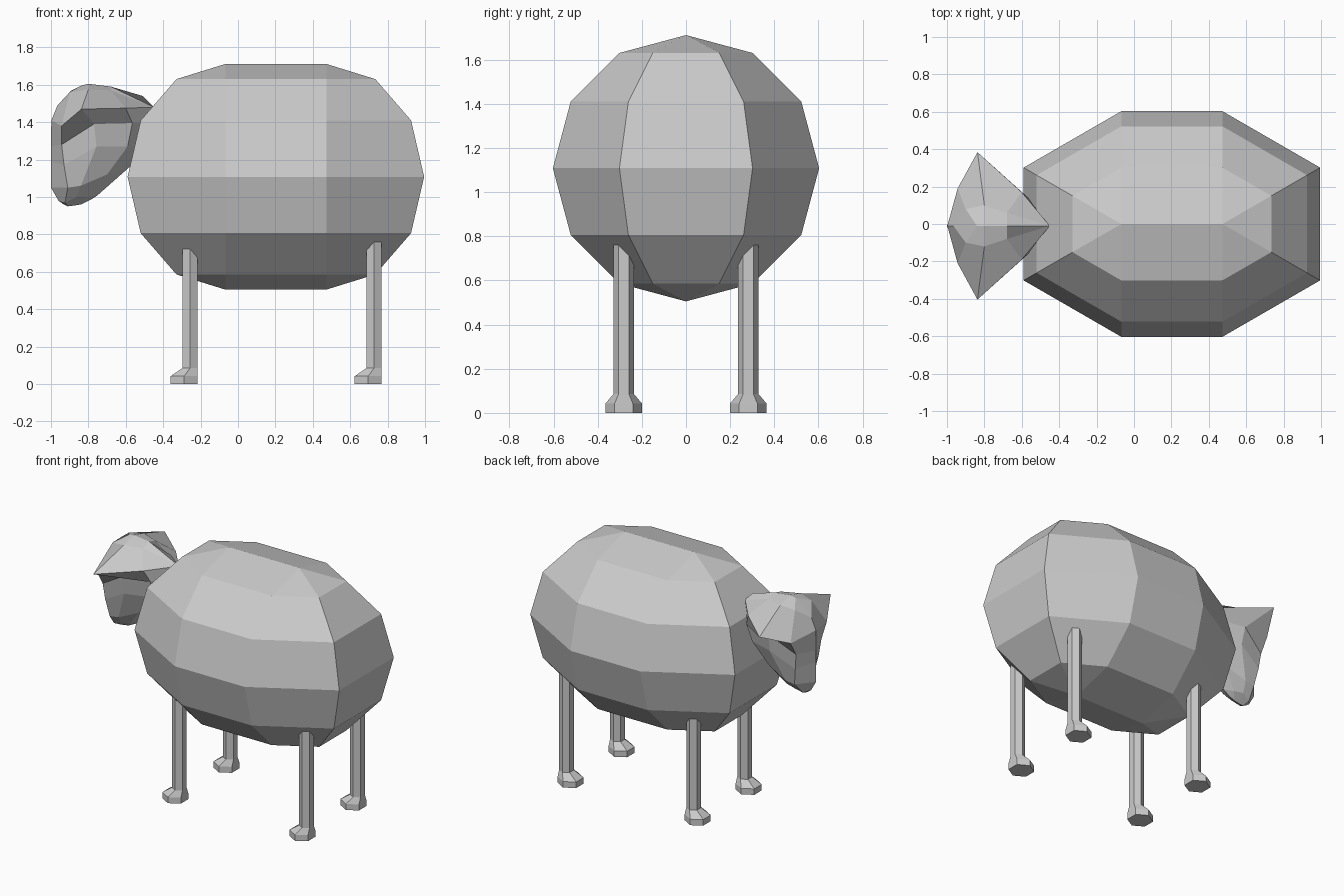
import bpy, bmesh
from math import sin, cos, radians

if "Cube" in bpy.data.objects:
    bpy.data.objects.remove(bpy.data.objects["Cube"])

wool = bpy.data.materials.new("plain_grey")
wool.diffuse_color = (0.6, 0.6, 0.6, 1)
wool.use_nodes = True
wool.node_tree.nodes["Principled BSDF"].inputs["Base Color"].default_value = wool.diffuse_color


def skin(name, grids, closed=False, caps=False):
    """Make one flat-shaded object from grids of points (rows of equal length)."""
    bm = bmesh.new()
    for rows in grids:
        vs = [[bm.verts.new(p) for p in row] for row in rows]
        n = len(rows[0])
        for a, b in zip(vs, vs[1:]):
            for i in range(n if closed else n - 1):
                j = (i + 1) % n
                bm.faces.new((a[i], a[j], b[j], b[i]))
        if caps:
            bm.faces.new(vs[0])
            bm.faces.new(vs[-1])
    bmesh.ops.remove_doubles(bm, verts=bm.verts, dist=0.0005)
    bmesh.ops.recalc_face_normals(bm, faces=bm.faces)
    mesh = bpy.data.meshes.new(name)
    bm.to_mesh(mesh)
    bm.free()
    mesh.materials.append(wool)
    obj = bpy.data.objects.new(name, mesh)
    bpy.context.collection.objects.link(obj)
    return obj


# Body: six-sided sphere, cut across the middle and stretched lengthwise
R, CZ, BACK, FRONT = 0.603, 1.108, 0.473, -0.068
columns = [(30, BACK), (90, BACK), (90, FRONT), (150, FRONT),
           (210, FRONT), (270, FRONT), (270, BACK), (330, BACK)]
body = [[(x + R * cos(radians(lat)) * cos(radians(a)),
          R * cos(radians(lat)) * sin(radians(a)),
          CZ + R * sin(radians(lat))) for a, x in columns]
        for lat in range(-90, 91, 30)]
skin("body", [body], closed=True)


# Legs: hexagonal posts flaring into hooves that point forward
def hexagon(x, y, z, r):
    return [(x + r * cos(radians(a)), y + r * sin(radians(a)), z)
            for a in range(30, 390, 60)]


for label, x, top in (("front", -0.257, 0.73), ("back", 0.727, 0.76)):
    for side, y in (("left", 0.282), ("right", -0.282)):
        rings = [hexagon(x - 0.031, y, 0, 0.083),
                 hexagon(x - 0.031, y, 0.042, 0.083),
                 hexagon(x, y, 0.085, 0.047),
                 hexagon(x, y, top, 0.047)]
        skin(f"{label}_{side}_leg", [rings], closed=True, caps=True)

# Head: half rows from face to nape, crown down to chin, then mirrored
half = [
    # crown ridge and brow
    [(-.89, 0, 1.57), (-.84, 0, 1.595), (-.80, 0, 1.605), (-.68, 0, 1.59), (-.51, 0, 1.54)],
    [(-.965, 0, 1.49), (-.90, .09, 1.56), (-.80, .11, 1.575), (-.68, .07, 1.57), (-.45, 0, 1.48)],
    # ear tip row and its underside
    [(-.998, 0, 1.41), (-.943, .2, 1.38), (-.837, .394, 1.47), (-.60, .18, 1.475), (-.45, 0, 1.48)],
    [(-1, 0, 1.27), (-.943, .14, 1.28), (-.77, .19, 1.39), (-.565, .15, 1.395), (-.46, 0, 1.40)],
    # cheeks and muzzle
    [(-1, 0, 1.19), (-.93, .13, 1.17), (-.757, .17, 1.27), (-.59, .12, 1.27), (-.50, 0, 1.25)],
    [(-1, 0, 1.05), (-.91, .11, 1.05), (-.84, .11, 1.06), (-.70, .09, 1.12), (-.58, 0, 1.16)],
    # chin
    [(-.96, 0, .98), (-.925, .04, .97), (-.863, .06, 1.0), (-.80, .04, 1.0), (-.75, 0, 1.01)],
    [(-.935, 0, .962), (-.91, 0, .95), (-.87, 0, .955), (-.84, 0, .96), (-.78, 0, .99)],
]
head = skin("head", [[[(x, s * y, z) for x, y, z in row] for row in half] for s in (1, -1)])
head.location.y = -0.01
